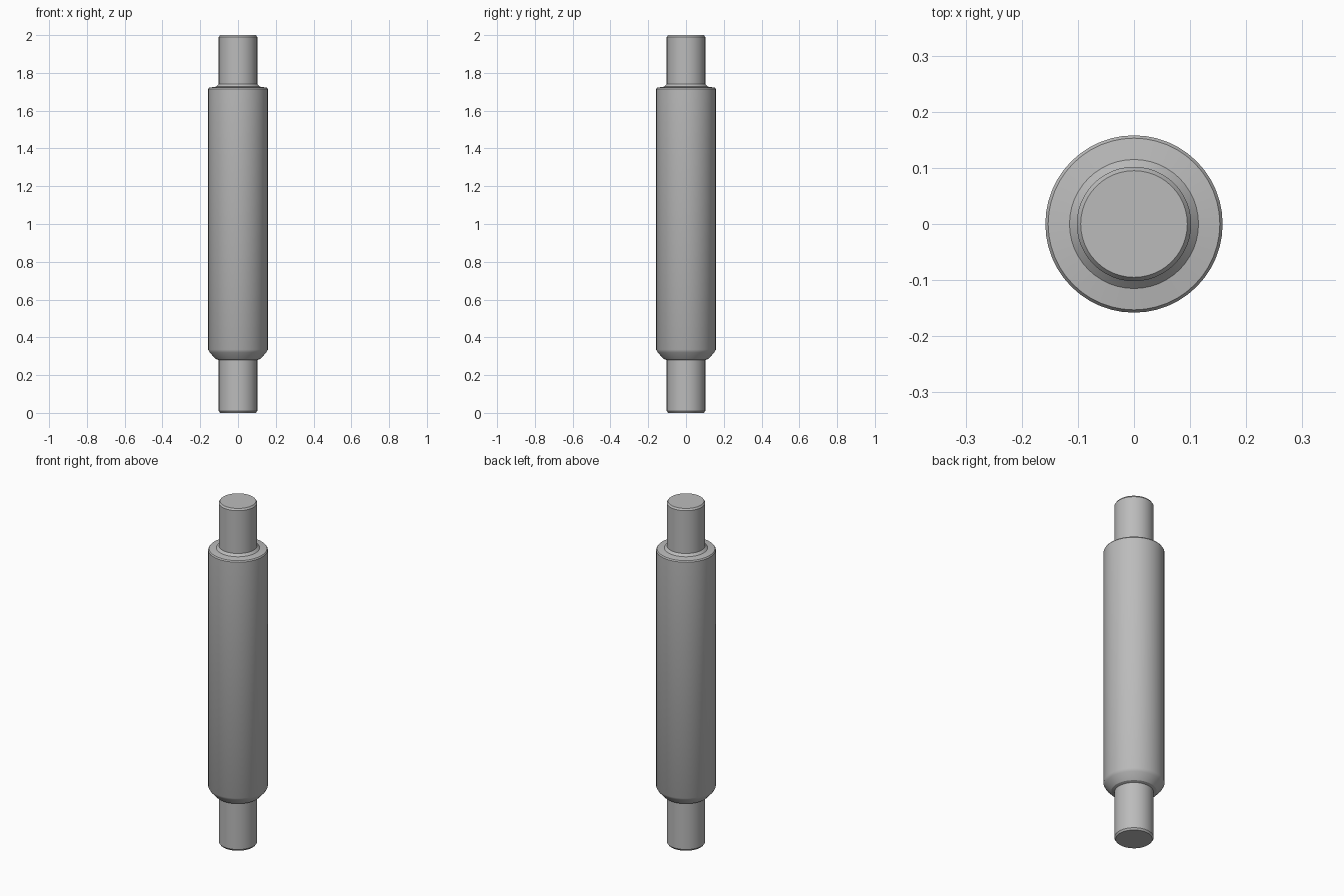
import bpy, bmesh, math

old = bpy.data.objects.get("Cube")
if old:
    bpy.data.objects.remove(old, do_unlink=True)

SEGMENTS = 48

grey = bpy.data.materials.new("plain_grey")
grey.use_nodes = True
colour = (0.5, 0.5, 0.5, 1)
grey.diffuse_color = colour
grey.node_tree.nodes["Principled BSDF"].inputs["Base Color"].default_value = colour


def lathe(name, profile):
    """Spin an (radius, height) outline around the z axis."""
    bm = bmesh.new()
    verts = [bm.verts.new((r, 0, z)) for r, z in profile]
    edges = [bm.edges.new(pair) for pair in zip(verts, verts[1:])]
    bmesh.ops.spin(bm, geom=verts + edges, cent=(0, 0, 0), axis=(0, 0, 1),
                   angle=math.tau, steps=SEGMENTS)
    bmesh.ops.remove_doubles(bm, verts=bm.verts, dist=0.0005)
    bmesh.ops.recalc_face_normals(bm, faces=bm.faces)
    mesh = bpy.data.meshes.new(name)
    bm.to_mesh(mesh)
    bm.free()
    mesh.materials.append(grey)
    obj = bpy.data.objects.new(name, mesh)
    bpy.context.collection.objects.link(obj)
    bpy.ops.object.select_all(action="DESELECT")
    obj.select_set(True)
    bpy.context.view_layer.objects.active = obj
    bpy.ops.object.shade_smooth_by_angle(angle=math.radians(30))
    return obj


# One turned shaft: lower pin, tapered collar, thick body, shoulder, upper pin
lathe("stepped_shaft", [
    (0, 0), (0.095, 0), (0.102, 0.01), (0.102, 0.28),
    (0.118, 0.285), (0.15, 0.32), (0.158, 0.335),
    (0.158, 1.715), (0.153, 1.722), (0.115, 1.727), (0.102, 1.74),
    (0.102, 1.99), (0.095, 2), (0, 2),
])
